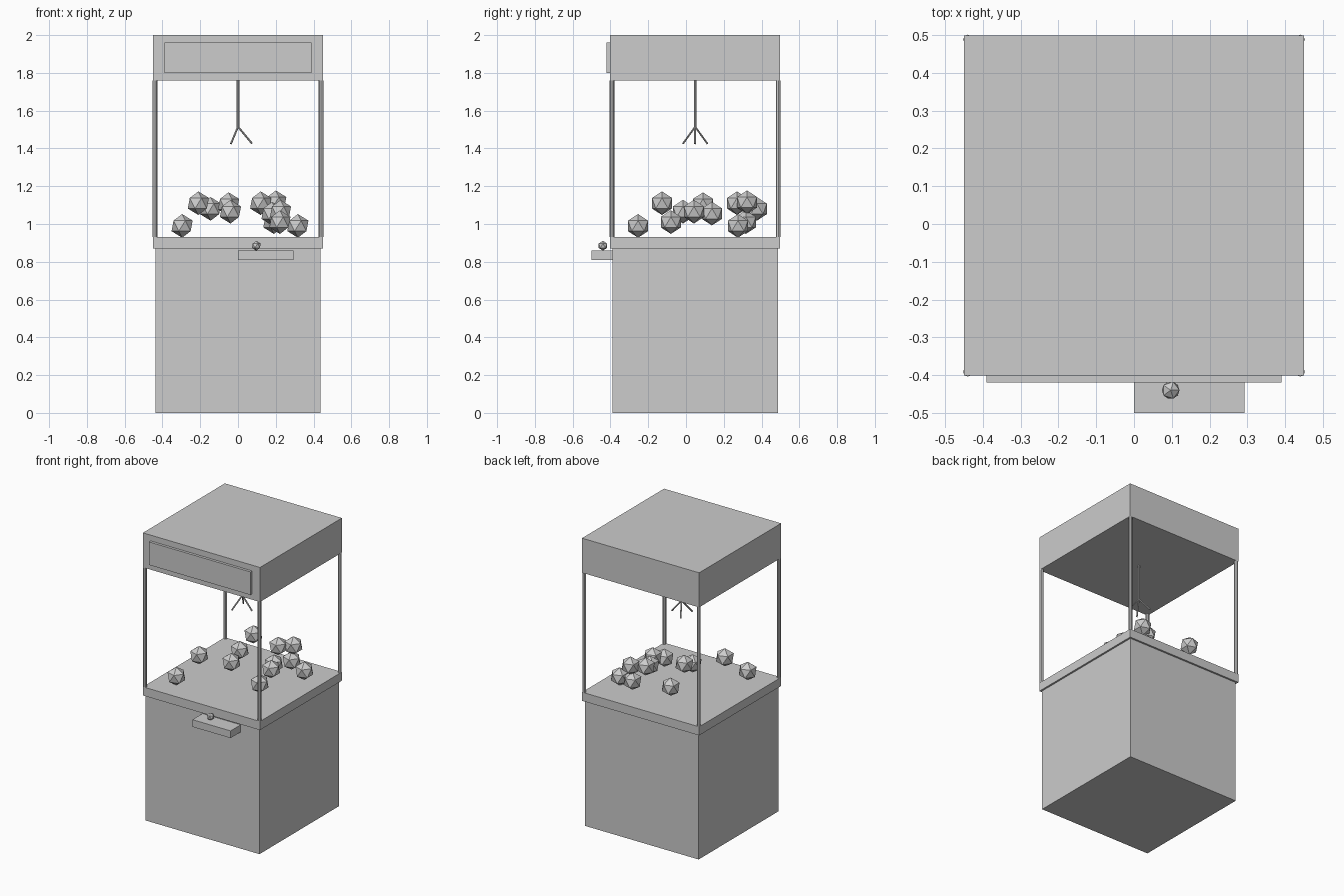
import bpy, math
from mathutils import Vector

cube = bpy.data.objects.get("Cube")
if cube:
    bpy.data.objects.remove(cube, do_unlink=True)

grey = bpy.data.materials.new("plain_grey")
grey.use_nodes = True
colour = (0.604, 0.604, 0.604, 1)
grey.diffuse_color = colour
grey.node_tree.nodes["Principled BSDF"].inputs["Base Color"].default_value = colour

MID_Y = 0.0485  # depth centre of the cabinet


def finish(name):
    obj = bpy.context.object
    obj.name = name
    obj.data.materials.append(grey)
    return obj


def box(name, x, y, z):
    """Box from (min, max) pairs."""
    spans = (x, y, z)
    bpy.ops.mesh.primitive_cube_add(size=1, location=[(a + b) / 2 for a, b in spans])
    obj = finish(name)
    for v in obj.data.vertices:
        v.co = [c * (b - a) for c, (a, b) in zip(v.co, spans)]


def rod(name, start, end, radius):
    start, end = Vector(start), Vector(end)
    axis = end - start
    bpy.ops.mesh.primitive_cylinder_add(
        vertices=8, radius=radius, depth=axis.length, location=(start + end) / 2,
        rotation=axis.to_track_quat("Z", "Y").to_euler())
    finish(name)


def ball(name, location, radius):
    bpy.ops.mesh.primitive_ico_sphere_add(subdivisions=1, radius=radius, location=location)
    finish(name)


def square(half):
    return (-half, half), (MID_Y - half, MID_Y + half)


# Cabinet
box("base_cabinet", *square(0.4375), (0, 0.87))
box("play_floor", *square(0.45), (0.87, 0.93))
box("top_housing", *square(0.45), (1.76, 2))
box("sign_panel", (-0.39, 0.39), (-0.42, -0.40), (1.80, 1.96))

# Corner posts
for side, sx in (("right", -1), ("left", 1)):
    for end, sy in (("front", -1), ("back", 1)):
        x, y = 0.44 * sx, MID_Y + 0.44 * sy
        rod(f"{end}_{side}_post", (x, y, 0.93), (x, y, 1.76), 0.0125)

# Control shelf and joystick
box("control_shelf", (0, 0.293), (-0.5, -0.385), (0.81, 0.86))
ball("joystick_knob", (0.097, -0.44, 0.885), 0.026)

# Claw
rod("claw_cable", (0, MID_Y, 1.51), (0, MID_Y, 1.76), 0.007)
for i in range(3):
    a = math.tau * i / 3
    tip = (0.075 * math.cos(a), MID_Y + 0.075 * math.sin(a), 1.425)
    rod(f"claw_prong_{i + 1}", (0, MID_Y, 1.515), tip, 0.005)

# Prizes
prizes = [
    (-0.296, -0.254, 0.99), (-0.21, -0.127, 1.11), (-0.04, -0.016, 1.065),
    (-0.05, 0.09, 1.105), (-0.145, 0.375, 1.08), (0.12, 0.27, 1.11),
    (0.2, 0.323, 1.115), (0.19, 0.317, 1.01), (0.225, 0.042, 1.065),
    (0.222, -0.08, 1.01), (0.317, 0.275, 0.99), (0.18, 0.137, 1.055),
]
for i, place in enumerate(prizes):
    ball(f"prize_{i + 1}", place, 0.0625)
